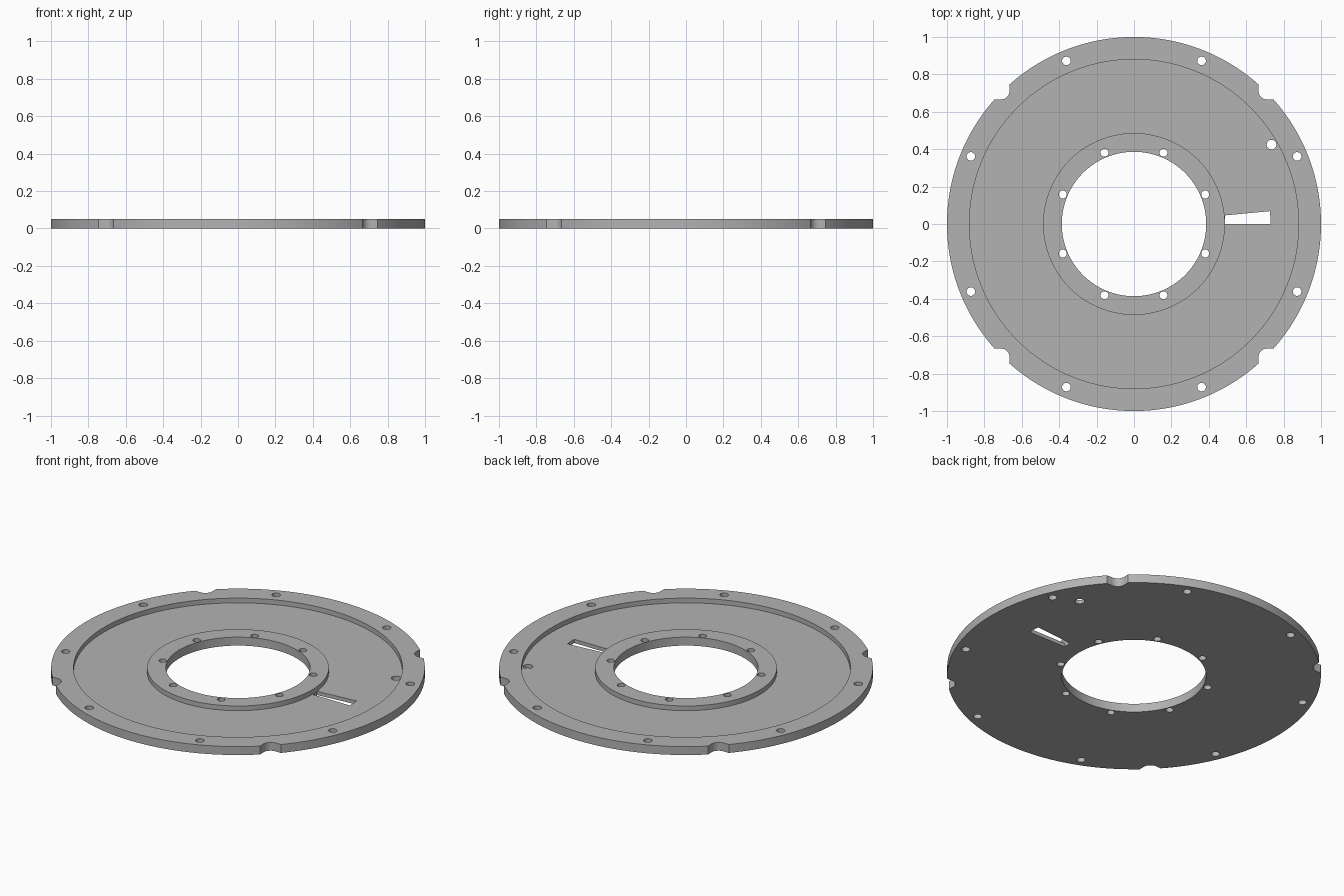
import bpy, bmesh
from math import sin, cos, radians, pi

cube = bpy.data.objects.get("Cube")
if cube:
    bpy.data.objects.remove(cube, do_unlink=True)

HEIGHT, FLOOR = 0.05, 0.022
OUTER, RECESS, HUB, BORE = 1.0, 0.88, 0.486, 0.386
SEGMENTS = 192

grey = bpy.data.materials.new("plain_grey")
grey.use_nodes = True
colour = (0.45, 0.45, 0.45, 1)
grey.diffuse_color = colour
grey.node_tree.nodes["Principled BSDF"].inputs["Base Color"].default_value = colour


def polar(r, degrees):
    return r * cos(radians(degrees)), r * sin(radians(degrees))


def make_object(name, bm):
    bmesh.ops.recalc_face_normals(bm, faces=bm.faces)
    mesh = bpy.data.meshes.new(name)
    bm.to_mesh(mesh)
    bm.free()
    mesh.materials.append(grey)
    obj = bpy.data.objects.new(name, mesh)
    bpy.context.collection.objects.link(obj)
    return obj


def add_prism(bm, outline):
    """Upright prism reaching through the whole plate."""
    low = [bm.verts.new((x, y, -0.1)) for x, y in outline]
    high = [bm.verts.new((x, y, 0.2)) for x, y in outline]
    bm.faces.new(low[::-1])
    bm.faces.new(high)
    for i in range(len(low)):
        j = (i + 1) % len(low)
        bm.faces.new((low[i], low[j], high[j], high[i]))


def add_hole(bm, centre, radius, sides=24):
    cx, cy = centre
    add_prism(bm, [(cx + radius * cos(2 * pi * i / sides),
                    cy + radius * sin(2 * pi * i / sides)) for i in range(sides)])


# Plate: turned profile with raised rim and hub around a recessed floor
profile = [(BORE, 0), (OUTER, 0), (OUTER, HEIGHT), (RECESS, HEIGHT),
           (RECESS, FLOOR), (HUB, FLOOR), (HUB, HEIGHT), (BORE, HEIGHT)]
bm = bmesh.new()
rings = []
for s in range(SEGMENTS):
    a = 2 * pi * s / SEGMENTS
    rings.append([bm.verts.new((r * cos(a), r * sin(a), z)) for r, z in profile])
for s in range(SEGMENTS):
    one, two = rings[s], rings[(s + 1) % SEGMENTS]
    for i in range(len(profile)):
        j = (i + 1) % len(profile)
        bm.faces.new((one[i], two[i], two[j], one[j]))
plate = make_object("flange_plate", bm)

# Bolt holes in the rim and the hub, plus one locating hole in the floor
cuts = bmesh.new()
for k in range(8):
    angle = 22.5 + 45 * k
    add_hole(cuts, polar(0.944, angle), 0.023)
    add_hole(cuts, polar(0.412, angle), 0.021)
add_hole(cuts, polar(0.849, 30), 0.026)

# Tapered slot beside the hub
slot_angles = [0, 1.4, 2.8, 4.2, 5.4]
add_prism(cuts, [polar(0.73, a) for a in slot_angles]
          + [polar(HUB + 0.001, a) for a in reversed(slot_angles)])

# Round-cornered notches at the four diagonals
for sx in (-1, 1):
    for sy in (-1, 1):
        edge, r, far = 0.666, 0.045, 0.9
        arc = [(edge + r - r * cos(t * pi / 20), edge + r - r * sin(t * pi / 20))
               for t in range(11)]
        outline = [(far, far), (edge, far)] + arc + [(far, edge)]
        add_prism(cuts, [(sx * x, sy * y) for x, y in outline])
cutter = make_object("hole_cutter", cuts)
cutter.hide_render = True

# Cut everything out and keep the finished mesh
mod = plate.modifiers.new("cutouts", "BOOLEAN")
mod.operation = "DIFFERENCE"
mod.solver = "EXACT"
mod.object = cutter
bpy.ops.object.select_all(action="DESELECT")
plate.select_set(True)
bpy.context.view_layer.objects.active = plate
bpy.ops.object.modifier_apply(modifier=mod.name)
bpy.data.objects.remove(cutter, do_unlink=True)
bpy.ops.object.shade_smooth_by_angle(angle=radians(30))
